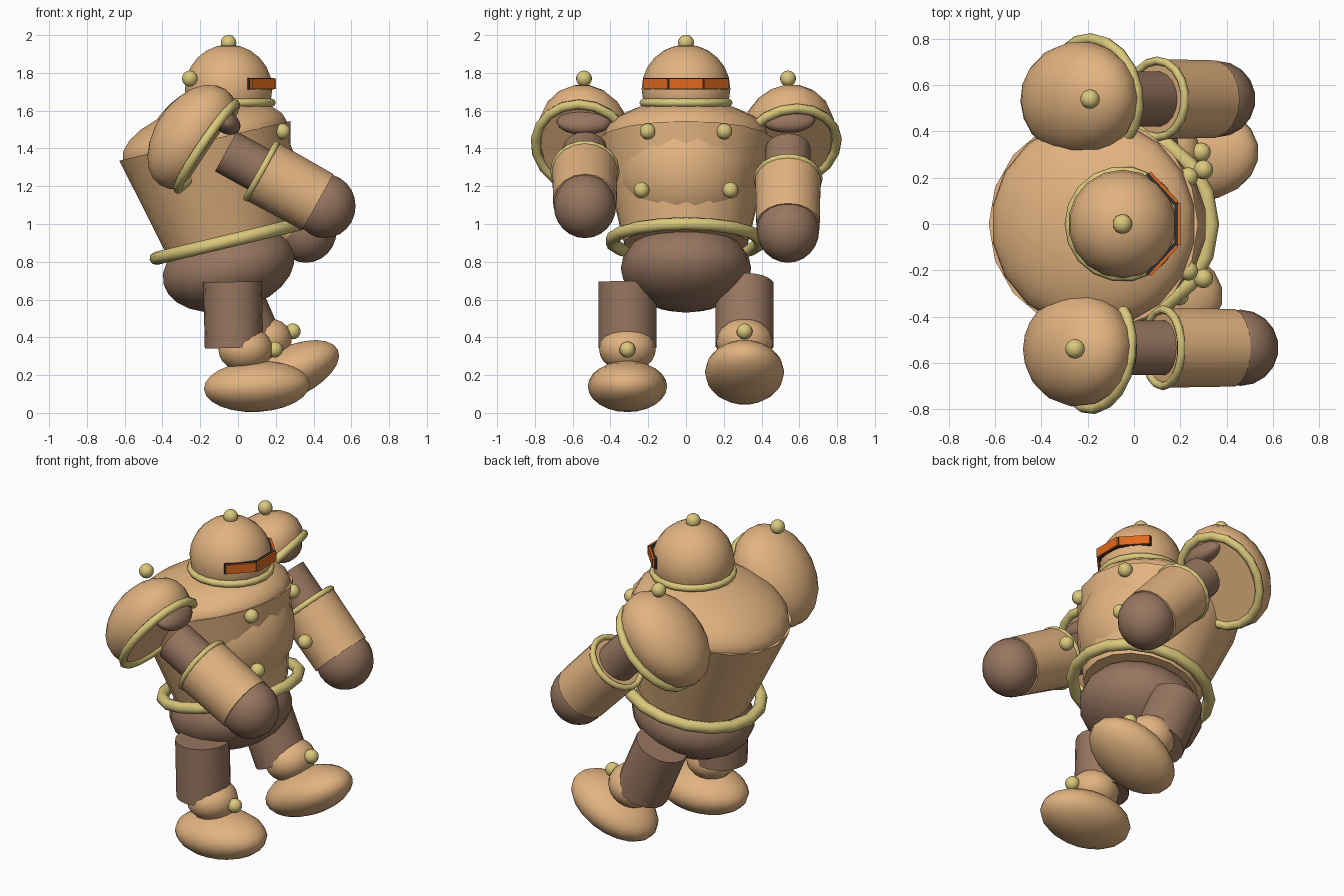
import bpy, bmesh
from math import radians, hypot
from mathutils import Matrix, Vector

cube = bpy.data.objects.get("Cube")
if cube:
    bpy.data.objects.remove(cube)


def material(name, rgb):
    m = bpy.data.materials.new(name)
    m.use_nodes = True
    m.diffuse_color = (*rgb, 1)
    m.node_tree.nodes["Principled BSDF"].inputs["Base Color"].default_value = (*rgb, 1)
    return m


TAN = material("tan armour", (0.76, 0.45, 0.216))
BROWN = material("brown suit", (0.31, 0.18, 0.115))
BRASS = material("pale brass", (0.70, 0.58, 0.20))
ORANGE = material("orange visor", (0.75, 0.14, 0.013))
DARK = material("dark backing", (0.03, 0.03, 0.03))


def finish(name, mat, smooth=True):
    ob = bpy.context.object
    ob.name = name
    ob.data.materials.append(mat)
    if smooth:
        bpy.ops.object.shade_smooth_by_angle(angle=radians(50))
    return ob


def ball(name, mat, loc, size, pitch=0, yaw=0):
    """Ellipsoid with three half sizes."""
    bpy.ops.mesh.primitive_uv_sphere_add(segments=18, ring_count=12, location=loc,
                                         rotation=(0, radians(pitch), radians(yaw)))
    bpy.context.object.scale = size
    return finish(name, mat)


def knob(name, loc):
    return ball(name, BRASS, loc, (0.042,) * 3)


def ring(name, loc, major, minor, pitch=0, yaw=0):
    bpy.ops.mesh.primitive_torus_add(major_segments=18, minor_segments=8, location=loc,
                                     major_radius=major, minor_radius=minor,
                                     rotation=(0, radians(pitch), radians(yaw)))
    return finish(name, BRASS)


def tube(name, mat, a, b, r1, r2):
    """Tapered cylinder from a to b."""
    a, b = Vector(a), Vector(b)
    bpy.ops.mesh.primitive_cone_add(vertices=18, radius1=r1, radius2=r2,
                                    depth=(b - a).length, location=(a + b) / 2)
    bpy.context.object.rotation_euler = (b - a).to_track_quat('Z', 'Y').to_euler()
    return finish(name, mat)


def plate(name, mat, loc, size, yaw):
    bpy.ops.mesh.primitive_cube_add(size=1, location=loc, rotation=(0, 0, radians(yaw)))
    bpy.context.object.scale = size
    return finish(name, mat, smooth=False)


# Head, collar and visor
ball("helmet", TAN, (-0.05, 0, 1.715), (0.235, 0.235, 0.235))
knob("helmet_knob", (-0.05, 0, 1.96))
ring("collar_ring", (-0.05, 0, 1.642), 0.228, 0.022)
for name, x, y, yaw, length in (("visor_middle", 0.195, 0, 0, 0.18),
                                ("visor_left", 0.128, 0.157, 43, 0.175),
                                ("visor_right", 0.128, -0.157, -43, 0.175)):
    spot = Vector((x, y, 1.743))
    inward = Matrix.Rotation(radians(yaw), 3, 'Z') @ Vector((0.012, 0, 0))
    plate(name, ORANGE, spot, (0.014, length, 0.055), yaw)
    plate(name + "_backing", DARK, spot - inward, (0.014, length + 0.012, 0.061), yaw)

# Torso leaning back, with belt and pelvis
LEAN = -13.5
tube("torso_barrel", TAN, (-0.05, 0, 0.90), (-0.175, 0, 1.44), 0.33, 0.465)
ball("torso_top", TAN, (-0.175, 0, 1.435), (0.455, 0.455, 0.2), LEAN)
ball("chest", TAN, (-0.06, 0, 1.28), (0.375, 0.375, 0.38), LEAN)
ring("belt_ring", (-0.05, 0, 0.91), 0.395, 0.035, LEAN)
ball("pelvis", BROWN, (-0.05, 0, 0.765), (0.36, 0.345, 0.225), LEAN)
for side, s in (("left", 1), ("right", -1)):
    knob("upper_chest_knob_" + side, (0.235, 0.203 * s, 1.49))
    knob("lower_chest_knob_" + side, (0.30, 0.235 * s, 1.18))


# Legs, each built around its foot and pitched as one piece
def leg(side, foot, pitch):
    turn = Matrix.Rotation(radians(pitch), 3, 'Y')

    def at(x, z):
        return Vector(foot) + turn @ Vector((x, 0, z))

    ball("foot_" + side, TAN, foot, (0.285, 0.21, 0.135), pitch)
    ball("ankle_" + side, TAN, at(-0.05, 0.20), (0.145, 0.15, 0.12), pitch)
    knob("ankle_knob_" + side, at(0.105, 0.19))
    tube("thigh_" + side, BROWN, at(-0.11, 0.21), at(-0.10, 0.56), 0.155, 0.155)


leg("right", (0.10, -0.31, 0.14), -3)
leg("left", (0.275, 0.31, 0.215), -25)


# Shoulder shells, cut flat at the rim
def shoulder(side, loc, pitch, yaw, knob_x):
    shell = ball("shoulder_shell_" + side, TAN, loc, (0.31, 0.25, 0.2), pitch, yaw)
    bm = bmesh.new()
    bm.from_mesh(shell.data)
    cut = bmesh.ops.bisect_plane(bm, geom=bm.verts[:] + bm.edges[:] + bm.faces[:],
                                 plane_co=(0, 0, -0.47), plane_no=(0, 0, -1),
                                 clear_outer=True)
    rim = [e for e in cut["geom_cut"] if isinstance(e, bmesh.types.BMEdge)]
    bmesh.ops.edgeloop_fill(bm, edges=rim)
    bmesh.ops.recalc_face_normals(bm, faces=bm.faces[:])
    bm.to_mesh(shell.data)
    bm.free()
    bpy.ops.object.shade_smooth_by_angle(angle=radians(45))
    turn = Matrix.Rotation(radians(yaw), 3, 'Z') @ Matrix.Rotation(radians(pitch), 3, 'Y')
    hoop = ring("shoulder_ring_" + side, Vector(loc) + turn @ Vector((0, 0, -0.09)),
                0.25, 0.025, pitch, yaw)
    hoop.scale.x = 1.08
    ball("shoulder_joint_" + side, BROWN, Vector(loc) + Vector((0.175, 0, 0.08)),
         (0.06, 0.145, 0.085), pitch)
    knob("shoulder_knob_" + side, (knob_x, loc[1], 1.77))


shoulder("right", (-0.24, -0.54, 1.46), -56, -7, -0.255)
shoulder("left", (-0.235, 0.54, 1.475), -47, 11, -0.19)


# Arms, each running straight from shoulder to fist
def arm(side, y, cuff, fist):
    dx, dz = fist[0] - cuff[0], fist[1] - cuff[1]
    d = Vector((dx, 0, dz)) / hypot(dx, dz)
    start = Vector((cuff[0], y, cuff[1]))
    tube("upper_arm_" + side, BROWN, start - d * 0.215, start + d * 0.1, 0.12, 0.12)
    tube("forearm_" + side, TAN, start, start + d * 0.34, 0.175, 0.17)
    hoop = ring("cuff_ring_" + side, start, 0.166, 0.018)
    hoop.rotation_euler = d.to_track_quat('Z', 'Y').to_euler()
    ball("fist_" + side, BROWN, (fist[0], y, fist[1]), (0.165, 0.165, 0.17))


arm("right", -0.535, (0.125, 1.28), (0.46, 1.095))
arm("left", 0.54, (0.10, 1.24), (0.36, 0.965))
